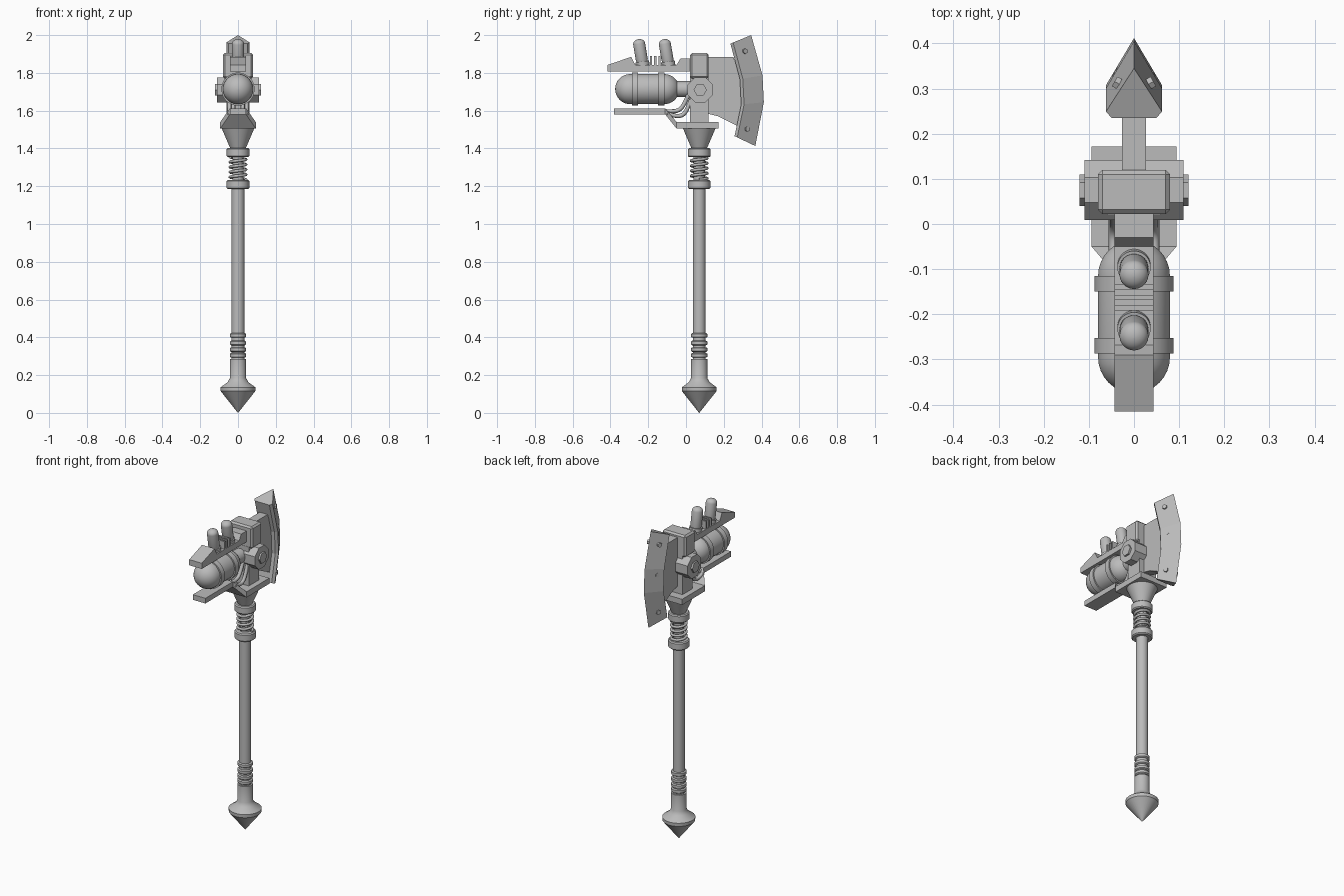
import bpy, bmesh, math
from mathutils import Matrix, Vector

if "Cube" in bpy.data.objects:
    bpy.data.objects.remove(bpy.data.objects["Cube"])

SY = 0.07  # y position of the shaft axis
steel = bpy.data.materials.new("plain grey")
steel.diffuse_color = (0.5, 0.5, 0.5, 1)
steel.use_nodes = True
steel.node_tree.nodes["Principled BSDF"].inputs["Base Color"].default_value = steel.diffuse_color


def finish(name, bm, smooth=True, bevel=0):
    bmesh.ops.recalc_face_normals(bm, faces=bm.faces)
    me = bpy.data.meshes.new(name)
    bm.to_mesh(me)
    bm.free()
    me.materials.append(steel)
    ob = bpy.data.objects.new(name, me)
    bpy.context.collection.objects.link(ob)
    if smooth:
        me.shade_smooth()
        me.set_sharp_from_angle(angle=math.radians(32))
    if bevel:
        mod = ob.modifiers.new("bevel", 'BEVEL')
        mod.width, mod.segments = bevel, 1
    return ob


def loft(name, rings, smooth=False, bevel=0):
    """Skin a list of equal-length point rings and cap the ends."""
    bm = bmesh.new()
    vs = [[bm.verts.new(p) for p in r] for r in rings]
    n = len(rings[0])
    for a, b in zip(vs, vs[1:]):
        for i in range(n):
            j = (i + 1) % n
            bm.faces.new((a[i], a[j], b[j], b[i]))
    bm.faces.new(vs[0])
    bm.faces.new(vs[-1])
    return finish(name, bm, smooth, bevel)


def prism(name, profile, hw, bevel=0):
    """Extrude a (y, z) outline across x from -hw to hw."""
    return loft(name, [[(s * hw, y, z) for y, z in profile] for s in (-1, 1)], bevel=bevel)


def box(name, hw, y0, y1, z0, z1, bevel=0):
    return prism(name, [(y0, z0), (y1, z0), (y1, z1), (y0, z1)], hw, bevel)


def lathe(name, profile, origin, axis=(0, 0, 1), sides=32, smooth=True):
    """Revolve (radius, height) points around an axis."""
    m = Matrix.Translation(origin) @ Vector((0, 0, 1)).rotation_difference(Vector(axis)).to_matrix().to_4x4()
    rings = []
    for r, h in profile:
        r = max(r, 0.0005)
        rings.append([m @ Vector((r * math.cos(t), r * math.sin(t), h))
                      for t in (2 * math.pi * (i + 0.5) / sides for i in range(sides))])
    return loft(name, rings, smooth)


def tube(name, pts, radius, kind='POLY'):
    cu = bpy.data.curves.new(name, 'CURVE')
    cu.dimensions = '3D'
    cu.bevel_depth, cu.bevel_resolution, cu.use_fill_caps = radius, 2, True
    sp = cu.splines.new(kind)
    sp.points.add(len(pts) - 1)
    for p, co in zip(sp.points, pts):
        p.co = (*co, 1)
    if kind == 'NURBS':
        sp.order_u, sp.use_endpoint_u = 3, True
    sp.use_smooth = True
    cu.materials.append(steel)
    ob = bpy.data.objects.new(name, cu)
    bpy.context.collection.objects.link(ob)


def dome(r, h, steps=8, squash=1.0):
    return [(r * math.cos(a), h + r * squash * math.sin(a))
            for a in (math.pi / 2 * i / steps for i in range(steps + 1))]


# Handle: pommel, shaft, grip rings, collars
foot = (0, SY, 0)
lathe("pommel", [(0, 0), (0.092, 0.115), (0.093, 0.135), (0.055, 0.163), (0.043, 0.185), (0.043, 0.285)], foot)
lathe("shaft", [(0.034, 0.27), (0.034, 1.2)], foot)
for z in (0.305, 0.335, 0.37, 0.41):
    lathe("grip_ring", [(0.037, z - 0.012), (0.043, z - 0.008), (0.043, z + 0.008), (0.037, z + 0.012)], foot)
for z in (1.185, 1.354):
    lathe("collar", [(0.054, z), (0.06, z + 0.006), (0.06, z + 0.042), (0.054, z + 0.048)], foot)

# Spring between the collars
lathe("spring_core", [(0.03, 1.22), (0.03, 1.37)], foot)
turns, n = 4.5, 108
tube("spring", [(0.042 * math.cos(2 * math.pi * turns * i / n),
                 SY + 0.042 * math.sin(2 * math.pi * turns * i / n),
                 1.235 + 0.12 * i / n) for i in range(n + 1)], 0.008)

# Socket and the base that runs into the lower rail
lathe("socket", [(0.041, 1.40), (0.086, 1.505)], foot)
sections = [(-0.38, 0.043, 1.58, 1.612), (-0.11, 0.043, 1.58, 1.612),
            (-0.05, 0.094, 1.505, 1.54), (0.172, 0.094, 1.505, 1.54)]
loft("base_and_lower_rail", [[(-w, y, a), (w, y, a), (w, y, b), (-w, y, b)] for y, w, a, b in sections])

# Central block
box("lower_block", 0.06, 0.02, 0.12, 1.53, 1.78)
box("upper_block", 0.08, 0.022, 0.12, 1.77, 1.905, 0.01)

# Octagonal hub with hexagonal bolts on both sides
lathe("hub", [(0.072, -0.11), (0.072, 0.11)], (0, 0.075, 1.71), (1, 0, 0), 8, False)
lathe("hub_bolt", [(0.035, -0.121), (0.035, 0.121)], (0, 0.075, 1.71), (1, 0, 0), 6, False)

# Blade web
prism("blade_web", [(0.11, 1.885), (0.25, 1.885), (0.295, 1.77), (0.30, 1.63),
                    (0.27, 1.52), (0.17, 1.57), (0.11, 1.585)], 0.027)

# Wedge-shaped blade: inner and outer (y, z) pairs lofted downwards
stations = [((0.235, 1.955), (0.345, 2.0)), ((0.285, 1.767), (0.405, 1.787)),
            ((0.292, 1.632), (0.412, 1.645)), ((0.257, 1.465), (0.367, 1.413))]
rings = []
for inner, outer in stations:
    i, o = Vector((0, *inner)), Vector((0, *outer))
    rim = i.lerp(o, 0.13)
    rings.append([(-0.05, *inner), (-0.062, rim.y, rim.z), (0, *outer),
                  (0.062, rim.y, rim.z), (0.05, *inner)])
loft("blade", rings)
for y, z in ((0.312, 1.915), (0.333, 1.738), (0.323, 1.503)):
    for s in (-1, 1):
        lathe("blade_rivet", [(0.014, -0.02), (0.014, 0.008)], (s * 0.036, y, z), (s * 0.87, 0.5, 0), 6, False)

# Upper rail with raised front wedge
prism("upper_rail", [(-0.415, 1.807), (0.03, 1.807), (0.03, 1.875), (-0.03, 1.875), (-0.05, 1.842),
                     (-0.268, 1.842), (-0.29, 1.885), (-0.415, 1.842)], 0.043)
for y in (-0.14, -0.163, -0.186):
    box("rail_fin", 0.043, y - 0.0055, y + 0.0055, 1.835, 1.89)

# Tilted bulbs on the rail
for y in (-0.228, -0.092):
    at, tilt = (0, y, 1.835), (0, -0.17, 1)
    lathe("bulb_socket", [(0.037, -0.01), (0.037, 0.025)], at, tilt)
    lathe("bulb", [(0.028, 0.02), (0.032, 0.035)] + dome(0.032, 0.12, squash=0.8), at, tilt)

# Tank with straps and neck
tank_r, half = 0.08, 0.09
cap = dome(tank_r, half)
lathe("tank", [(r, -h) for r, h in reversed(cap)] + cap, (0, -0.205, 1.714), (0, 1, 0))
for y in (-0.27, -0.132):
    lathe("tank_strap", [(0.075, -0.017), (0.088, -0.017), (0.088, 0.017), (0.075, 0.017)],
          (0, y, 1.714), (0, 1, 0))
lathe("tank_neck", [(0.042, -0.06), (0.042, 0.04)], (0, 0, 1.714), (0, 1, 0))

# Curved feed pipes from block to lower rail
for s in (-1, 1):
    for k in (0, 1):
        d = 0.025 * k
        x = s * (0.045 - 0.02 * k)
        tube("feed_pipe", [(x, 0.04 - d, 1.69), (x, 0.02 - d, 1.64), (x, -0.01 - d, 1.575 + d),
                           (x, -0.06 - d, 1.57 + d), (x, -0.10 - d, 1.585 + d * 0.5)], 0.011, 'NURBS')
